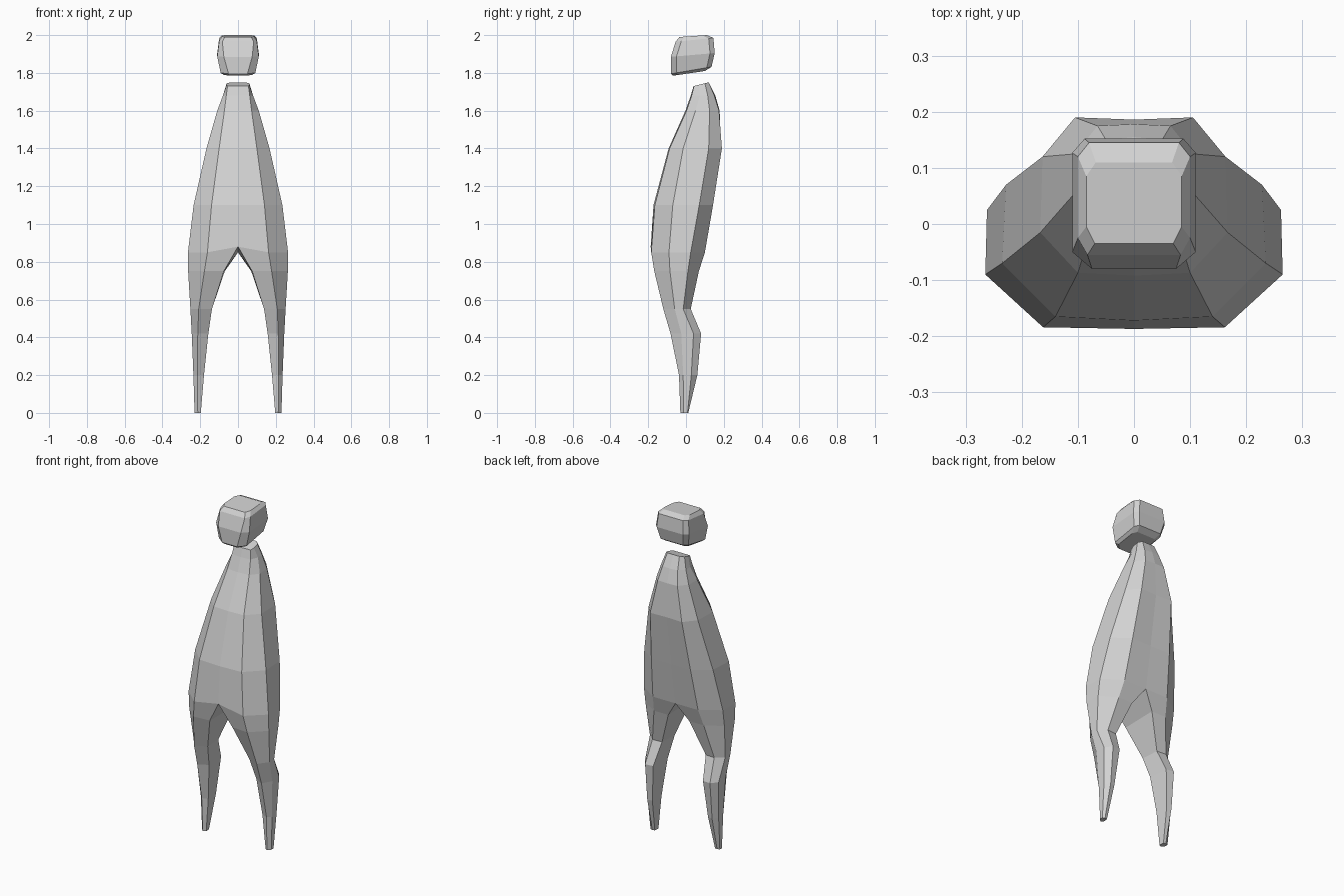
import bpy
import bmesh

grey = bpy.data.materials.new("light grey")
grey.diffuse_color = (0.65, 0.65, 0.65, 1)


def make_object(name, bm):
    mesh = bpy.data.meshes.new(name)
    bm.to_mesh(mesh)
    bm.free()
    mesh.materials.append(grey)
    obj = bpy.data.objects.new(name, mesh)
    bpy.context.collection.objects.link(obj)
    return obj


def bridge(bm, upper, lower, closed):
    n = len(upper)
    for i in range(n if closed else n - 1):
        j = (i + 1) % n
        bm.faces.new((upper[i], lower[i], lower[j], upper[j]))


# Torso half rings: height, then (x, y) from front centre round to back centre
torso = [
    (1.735, [(0, .04), (.055, .042), (.06, .065), (.06, .10), (.04, .12), (0, .12)]),
    (1.68, [(0, .025), (.062, .03), (.08, .075), (.08, .115), (.05, .15), (0, .155)]),
    (1.60, [(0, -.003), (.072, .003), (.11, .05), (.105, .125), (.065, .175), (0, .178)]),
    (1.40, [(0, -.092), (.10, -.087), (.167, -.015), (.163, .12), (.105, .19), (0, .186)]),
    (1.10, [(0, -.172), (.14, -.165), (.235, -.07), (.228, .07), (.13, .143), (0, .14)]),
    (.85, [(0, -.187), (.162, -.184), (.265, -.09), (.262, .025), (.15, .10), (0, .10)]),
]
# Leg rings: inner front, front, outer front, outer back, back, inner back
leg = [
    (.75, [(.075, -.16), (.178, -.168), (.264, -.085), (.262, .01), (.165, .068), (.07, .068)]),
    (.55, [(.138, -.09), (.208, -.12), (.252, -.06), (.25, -.015), (.205, .025), (.145, .02)]),
    (.42, [(.157, -.05), (.213, -.082), (.245, -.025), (.245, .04), (.215, .08), (.165, .075)]),
    (.20, [(.18, -.025), (.215, -.037), (.236, -.015), (.236, .028), (.215, .06), (.185, .055)]),
    (0, [(.197, -.02), (.213, -.03), (.23, -.012), (.23, .008), (.215, .012), (.2, .01)]),
]

# Body: one half with its leg, then mirrored
bm = bmesh.new()
rings = [[bm.verts.new((x, y, z)) for x, y in pts] for z, pts in torso + leg]
for v in rings[0]:  # neck opening tilts up to the back
    v.co.z += (v.co.y - .06) * .25
rings[5][0].co.z = .88  # front of the crotch
bm.faces.new(rings[0])
for i in range(len(rings) - 1):
    bridge(bm, rings[i], rings[i + 1], closed=i >= len(torso) - 1)
bm.faces.new(rings[-1][::-1])
body = make_object("body_with_legs", bm)
mirror = body.modifiers.new("mirror", 'MIRROR')
mirror.use_clip = True

# Head: chamfered block, each level as half width, front half width,
# front y, back y, front z, back z
levels = [
    (.085, .07, -.035, .11, 1.99, 2.0),
    (.10, .083, -.055, .145, 1.965, 1.985),
    (.11, .075, -.08, .152, 1.885, 1.905),
    (.092, .05, -.08, .135, 1.795, 1.832),
    (.075, .045, -.07, .10, 1.785, 1.81),
]
bm = bmesh.new()
rings = []
for w, wf, yf, yb, zf, zb in levels:
    wb = w * .8
    half = [(wf, yf), (w, yf + .03), (w, yb - .025), (wb, yb)]
    loop = half + [(-x, y) for x, y in reversed(half)]
    rings.append([bm.verts.new((x, y, zf + (zb - zf) * (y - yf) / (yb - yf)))
                  for x, y in loop])
bm.faces.new(rings[0])
for a, b in zip(rings, rings[1:]):
    bridge(bm, a, b, closed=True)
bm.faces.new(rings[-1][::-1])
make_object("head", bm)
